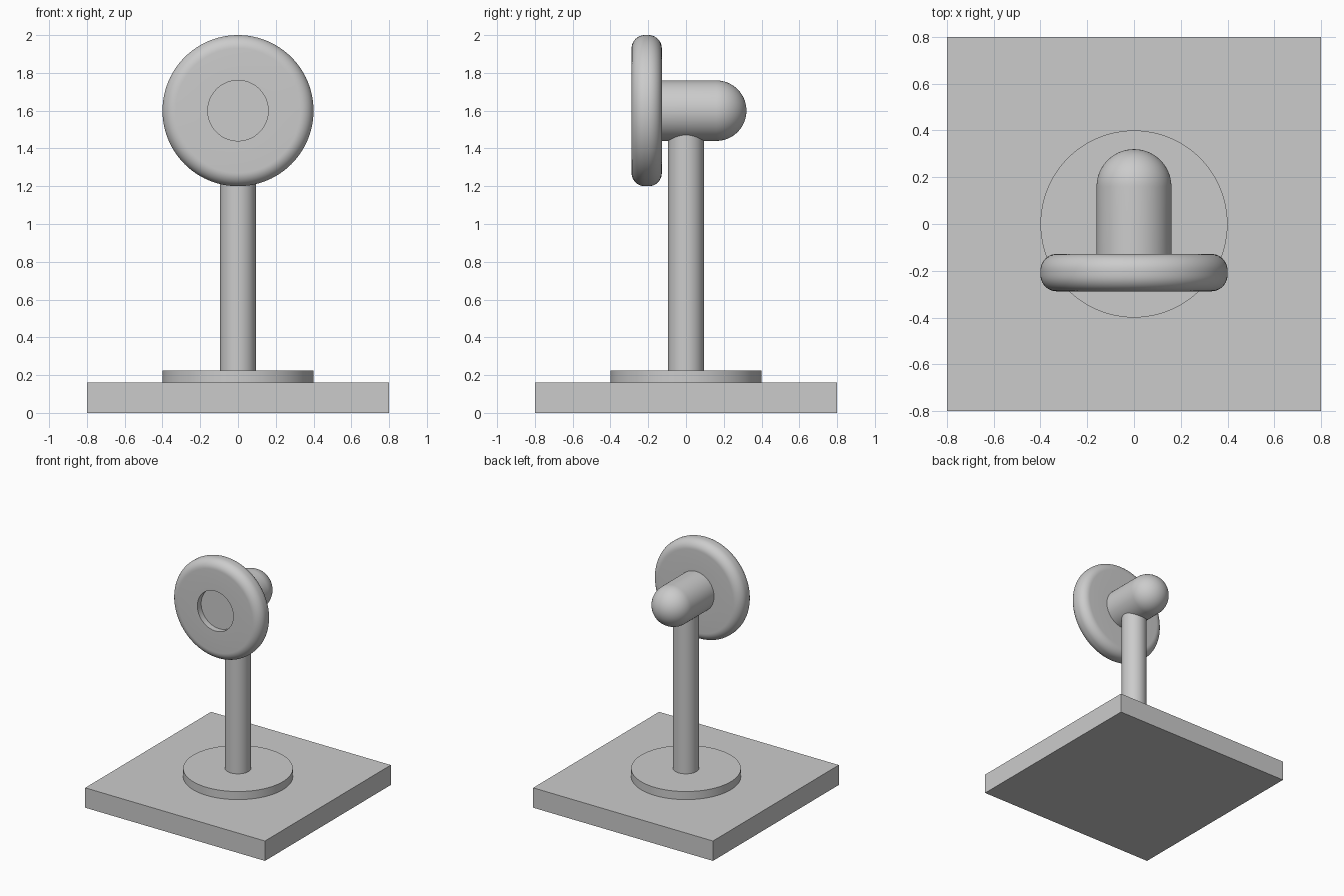
import bpy, bmesh, math
from mathutils import Matrix, Vector

cube = bpy.data.objects.get("Cube")
if cube:
    bpy.data.objects.remove(cube, do_unlink=True)

SEGMENTS = 96
HEAD_Z = 1.6

# Single neutral grey
grey = bpy.data.materials.new("light grey")
grey.use_nodes = True
colour = (0.6, 0.6, 0.6, 1)
grey.diffuse_color = colour
grey.node_tree.nodes["Principled BSDF"].inputs["Base Color"].default_value = colour


def finish(name, bm, smooth=True):
    bmesh.ops.recalc_face_normals(bm, faces=bm.faces)
    mesh = bpy.data.meshes.new(name)
    bm.to_mesh(mesh)
    bm.free()
    obj = bpy.data.objects.new(name, mesh)
    bpy.context.collection.objects.link(obj)
    mesh.materials.append(grey)
    if smooth:
        bpy.ops.object.select_all(action="DESELECT")
        obj.select_set(True)
        bpy.context.view_layer.objects.active = obj
        bpy.ops.object.shade_smooth_by_angle(angle=math.radians(35))
    return obj


def lathe(name, profile, along_y=False):
    """Spin (radius, height) points about z, optionally laid along y at head height."""
    bm = bmesh.new()
    verts = [bm.verts.new((r, 0, h)) for r, h in profile]
    edges = [bm.edges.new(pair) for pair in zip(verts, verts[1:])]
    bmesh.ops.spin(bm, geom=verts + edges, cent=(0, 0, 0), axis=(0, 0, 1),
                   angle=math.tau, steps=SEGMENTS, use_merge=True)
    bmesh.ops.remove_doubles(bm, verts=bm.verts, dist=0.0001)
    if along_y:
        turn = Matrix.Rotation(-math.pi / 2, 4, "X")
        bmesh.ops.transform(bm, verts=bm.verts,
                            matrix=Matrix.Translation((0, 0, HEAD_Z)) @ turn)
    return finish(name, bm)


def arc(radius, height, size, start, end, steps):
    angles = [math.radians(start + (end - start) * i / steps) for i in range(steps + 1)]
    return [(max(radius + size * math.cos(a), 0), height + size * math.sin(a)) for a in angles]


# Square base plate
bm = bmesh.new()
bmesh.ops.create_cube(bm, size=1)
bmesh.ops.scale(bm, vec=Vector((1.6, 1.6, 0.16)), verts=bm.verts)
bmesh.ops.translate(bm, vec=Vector((0, 0, 0.08)), verts=bm.verts)
finish("base_plate", bm, smooth=False)

# Round flange and upright post
lathe("flange", [(0, 0.16), (0.4, 0.16), (0.4, 0.225), (0, 0.225)])
lathe("post", [(0, 0.225), (0.095, 0.225), (0.095, 1.56), (0, 1.56)])

# Horizontal body with a domed back
lathe("head_body", [(0, -0.24), (0.16, -0.24)] + arc(0, 0.16, 0.16, 0, 90, 20), along_y=True)

# Rounded front ring; the body end forms the floor of its shallow recess
FRONT, BACK, ROUND = -0.288, -0.128, 0.07
ring = [(0.16, BACK), (0.16, FRONT)]
ring += arc(0.4 - ROUND, FRONT + ROUND, ROUND, -90, 0, 10)
ring += arc(0.4 - ROUND, BACK - ROUND, ROUND, 0, 90, 10)
ring.append((0.16, BACK))
lathe("front_ring", ring, along_y=True)
